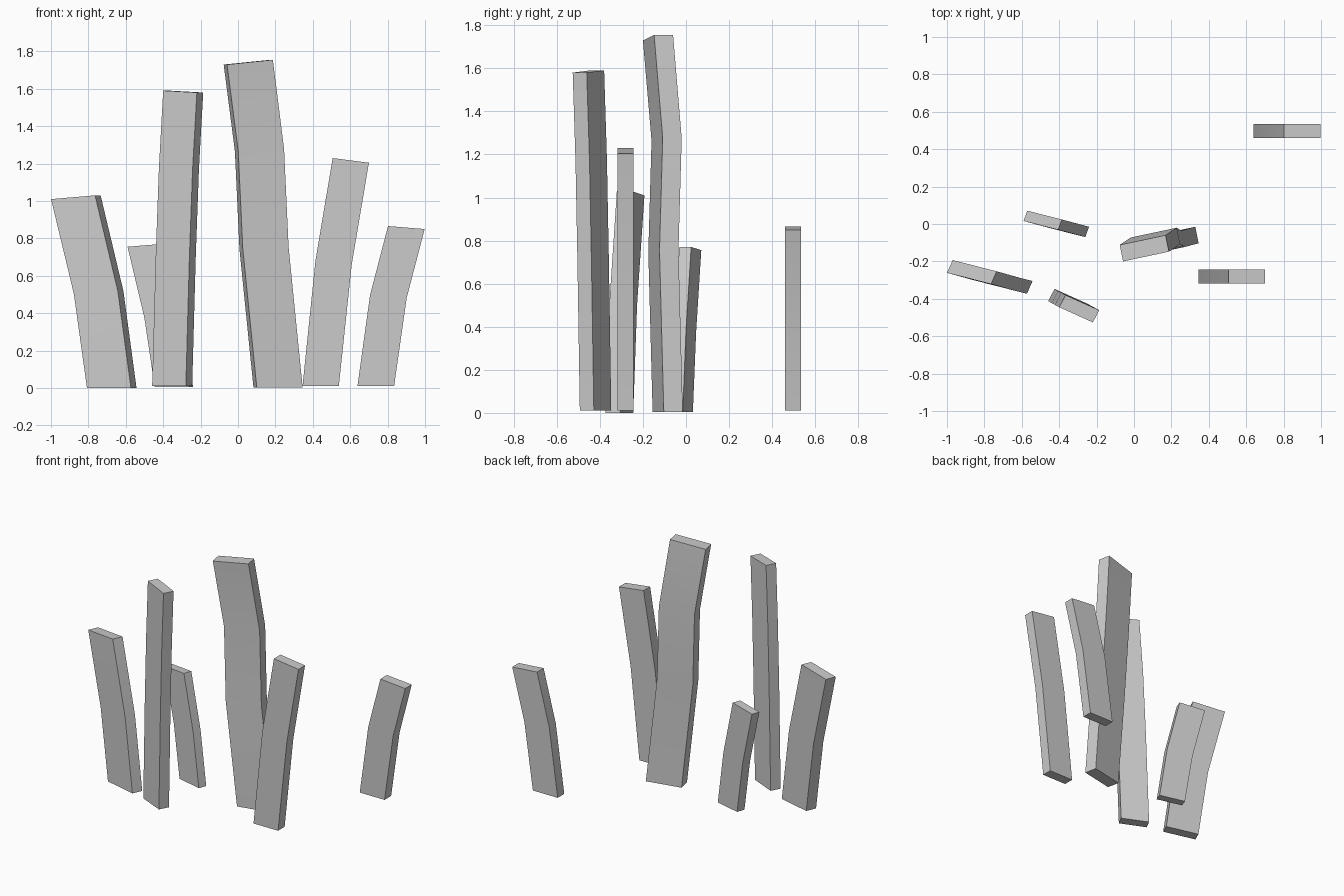
import bpy
import bmesh
from math import radians
from mathutils import Vector

if "Cube" in bpy.data.objects:
    bpy.data.objects.remove(bpy.data.objects["Cube"], do_unlink=True)

grey = bpy.data.materials.new("plain_grey")
grey.use_nodes = True
grey.diffuse_color = (0.6, 0.6, 0.6, 1)
grey.node_tree.nodes["Principled BSDF"].inputs["Base Color"].default_value = (0.6, 0.6, 0.6, 1)


def plank(name, across, depth, rings):
    """Sweep a rectangle through rings of (x, y, z, rise of the +x edge)."""
    bm = bmesh.new()
    w, d = Vector((*across, 0)) / 2, Vector((*depth, 0)) / 2
    loops = []
    for x, y, z, rise in rings:
        c, tilt = Vector((x, y, z)), Vector((0, 0, rise / 2))
        loops.append([bm.verts.new(c + sw * (w + tilt) + sd * d)
                      for sw, sd in ((-1, -1), (1, -1), (1, 1), (-1, 1))])
    bm.faces.new(loops[0])
    bm.faces.new(loops[-1])
    for low, high in zip(loops, loops[1:]):
        for i in range(4):
            j = (i + 1) % 4
            bm.faces.new((low[i], low[j], high[j], high[i]))
    bmesh.ops.recalc_face_normals(bm, faces=bm.faces)
    mesh = bpy.data.meshes.new(name)
    bm.to_mesh(mesh)
    bm.free()
    mesh.materials.append(grey)
    obj = bpy.data.objects.new(name, mesh)
    bpy.context.collection.objects.link(obj)
    bpy.ops.object.select_all(action="DESELECT")
    obj.select_set(True)
    bpy.context.view_layer.objects.active = obj
    bpy.ops.object.shade_smooth_by_angle(angle=radians(30))


# Planks on the model's right, turned outward
plank("outer_right_plank", (0.235, -0.06), (0.03, 0.068), [
    (-0.675, -0.309, 0, 0), (-0.745, -0.291, 0.51, 0.015), (-0.867, -0.257, 1.02, 0.02)])
plank("short_right_plank", (0.185, -0.047), (0.02, 0.055), [
    (-0.343, -0.019, 0.005, 0), (-0.398, -0.004, 0.38, 0.01), (-0.488, 0.02, 0.763, 0.015)])
plank("tall_right_plank", (0.18, -0.081), (0.034, 0.065), [
    (-0.352, -0.42, 0.01, 0), (-0.333, -0.431, 0.7, -0.004),
    (-0.316, -0.44, 1.17, -0.006), (-0.293, -0.453, 1.585, -0.01)])

# Tallest plank with an S-shaped bend
plank("tallest_middle_plank", (0.245, 0.052), (-0.018, 0.088), [
    (0.214, -0.085, 0.004, 0), (0.139, -0.105, 0.75, 0.008),
    (0.115, -0.09, 1.27, 0.012), (0.055, -0.13, 1.742, 0.025)])

# Planks on the model's left, facing straight forward
plank("middle_left_plank", (0.194, 0), (0, 0.074), [
    (0.442, -0.281, 0.01, 0), (0.511, -0.281, 0.67, -0.02), (0.603, -0.281, 1.217, -0.025)])
plank("outer_left_plank", (0.196, 0), (0, 0.074), [
    (0.737, 0.497, 0.012, 0), (0.804, 0.497, 0.49, -0.015), (0.9, 0.497, 0.858, -0.016)])
